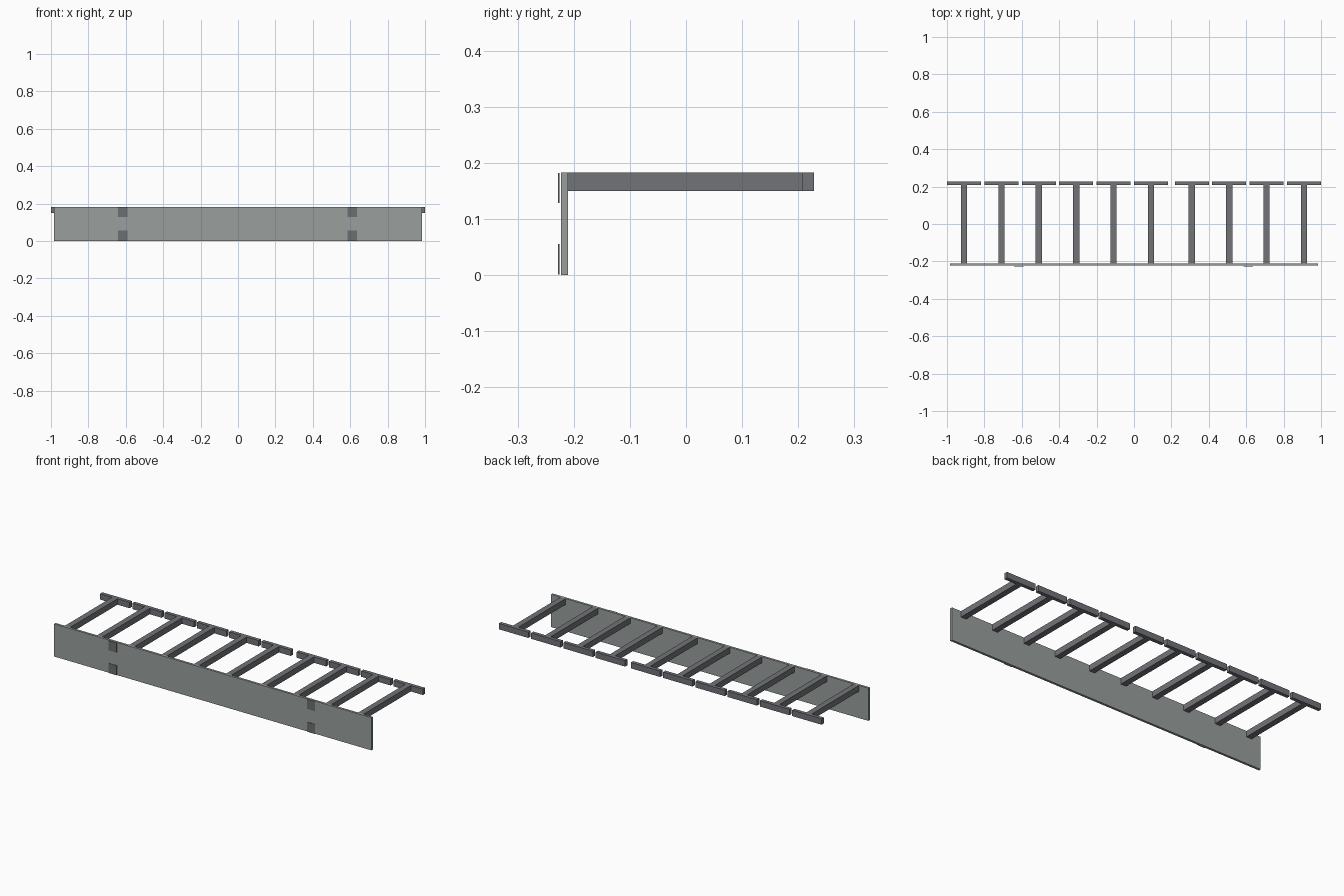
import bpy, bmesh
from mathutils import Vector

if "Cube" in bpy.data.objects:
    bpy.data.objects.remove(bpy.data.objects["Cube"])


def material(name, rgb):
    mat = bpy.data.materials.new(name)
    mat.diffuse_color = (*rgb, 1)
    mat.use_nodes = True
    mat.node_tree.nodes["Principled BSDF"].inputs["Base Color"].default_value = mat.diffuse_color
    return mat


PANEL = material("panel_grey", (0.32, 0.345, 0.34))
PAD = material("pad_grey", (0.15, 0.16, 0.16))
ARM = material("arm_grey", (0.17, 0.175, 0.19))


def prism(name, outline, z0, z1, mat):
    """Extrude a flat XY outline from z0 to z1."""
    bm = bmesh.new()
    face = bm.faces.new([bm.verts.new((x, y, z0)) for x, y in outline])
    res = bmesh.ops.extrude_face_region(bm, geom=[face])
    top = [g for g in res["geom"] if isinstance(g, bmesh.types.BMVert)]
    bmesh.ops.translate(bm, verts=top, vec=Vector((0, 0, z1 - z0)))
    bmesh.ops.recalc_face_normals(bm, faces=bm.faces)
    mesh = bpy.data.meshes.new(name)
    bm.to_mesh(mesh)
    bm.free()
    mesh.materials.append(mat)
    obj = bpy.data.objects.new(name, mesh)
    bpy.context.collection.objects.link(obj)
    return obj


def box(name, x0, x1, y0, y1, z0, z1, mat):
    return prism(name, [(x0, y0), (x1, y0), (x1, y1), (x0, y1)], z0, z1, mat)


TOP = 0.183
BAR_BOTTOM = 0.15

# Long front panel
box("front_panel", -0.983, 0.983, -0.223, -0.21, 0, TOP, PANEL)

# Thin pads just in front of the panel
for side, cx in (("left", -0.617), ("right", 0.611)):
    for level, z0, z1 in (("lower", 0.001, 0.055), ("upper", 0.128, 0.182)):
        box(f"{level}_pad_{side}", cx - 0.025, cx + 0.025, -0.228, -0.2255, z0, z1, PAD)

# T-shaped arms: stem from the panel plus a cross head; six on the left run, four on the right
centres = [-0.909 + 0.2 * i for i in range(6)] + [0.309 + 0.2 * i for i in range(4)]
STEM, HEAD = 0.0165, 0.091
for i, cx in enumerate(centres):
    box(f"arm_stem_{i + 1}", cx - STEM, cx + STEM, -0.21, 0.208, BAR_BOTTOM, TOP, ARM)
    box(f"arm_head_{i + 1}", cx - HEAD, cx + HEAD, 0.208, 0.228, BAR_BOTTOM, TOP, ARM)
